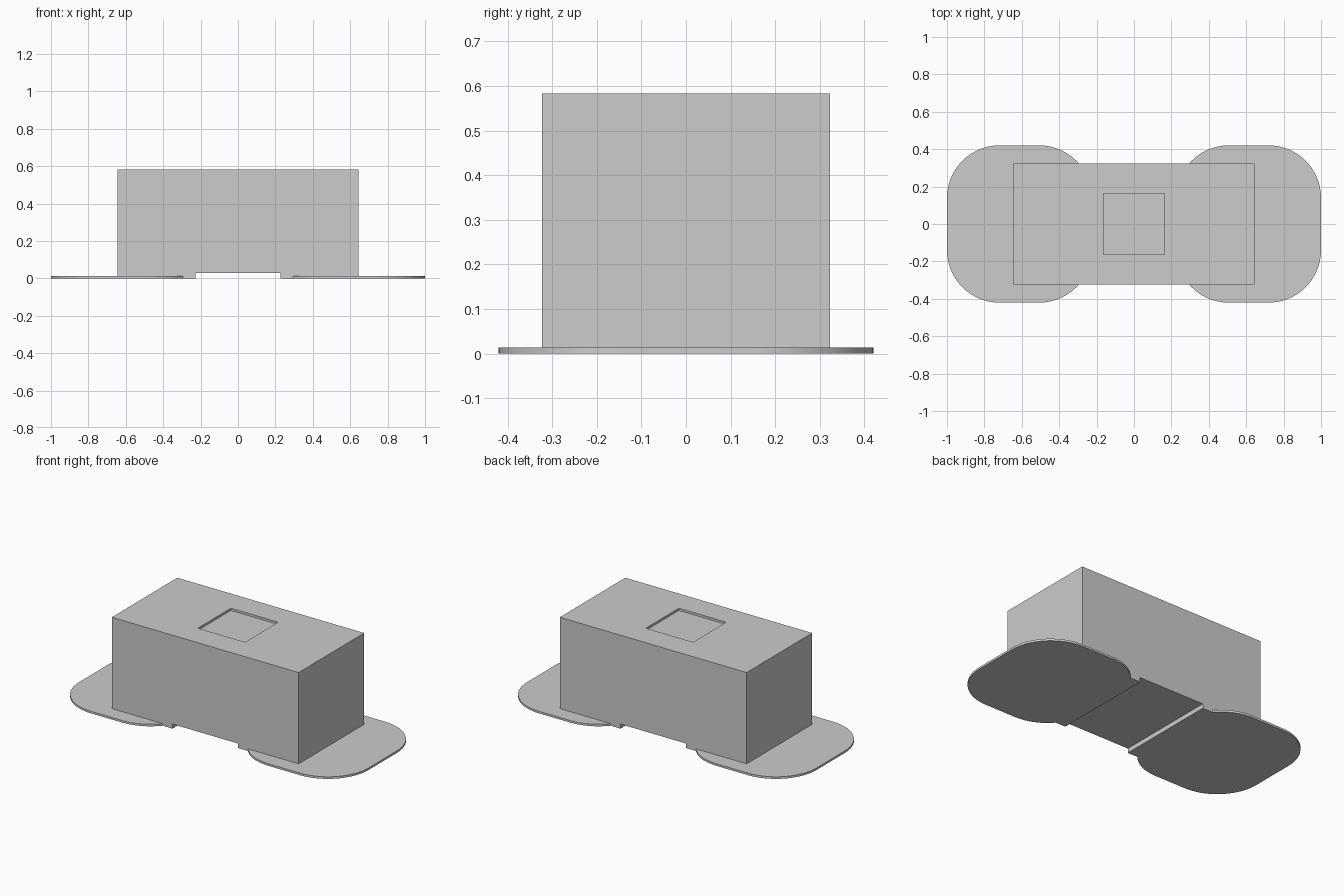
import bpy
import bmesh
import math

cube = bpy.data.objects.get("Cube")
if cube:
    bpy.data.objects.remove(cube, do_unlink=True)

grey = bpy.data.materials.new("light_grey")
colour = (0.604, 0.604, 0.604, 1.0)
grey.diffuse_color = colour
grey.use_nodes = True
grey.node_tree.nodes["Principled BSDF"].inputs["Base Color"].default_value = colour


def prism(points, direction):
    """Closed prism: extrude a flat outline along a direction."""
    bm = bmesh.new()
    face = bm.faces.new([bm.verts.new(p) for p in points])
    moved = bmesh.ops.extrude_face_region(bm, geom=[face])["geom"]
    verts = [g for g in moved if isinstance(g, bmesh.types.BMVert)]
    bmesh.ops.translate(bm, verts=verts, vec=direction)
    bmesh.ops.recalc_face_normals(bm, faces=bm.faces)
    return bm


def finish(name, bm):
    mesh = bpy.data.meshes.new(name)
    bm.to_mesh(mesh)
    bm.free()
    mesh.materials.append(grey)
    obj = bpy.data.objects.new(name, mesh)
    bpy.context.collection.objects.link(obj)
    return obj


# Body: block with a shallow channel across the underside
W, D, H = 0.645, 0.323, 0.583
NOTCH_X, NOTCH_Z = 0.226, 0.028
profile = [(-W, 0), (-NOTCH_X, 0), (-NOTCH_X, NOTCH_Z), (NOTCH_X, NOTCH_Z),
           (NOTCH_X, 0), (W, 0), (W, H), (-W, H)]
body = prism([(x, -D, z) for x, z in profile], (0, 2 * D, 0))

# Square recess in the top
POCKET, DEPTH = 0.163, 0.014
top = max(body.faces, key=lambda f: f.calc_center_median().z)
bmesh.ops.inset_region(body, faces=[top], thickness=0.1)
for v in top.verts:
    v.co.x = math.copysign(POCKET, v.co.x)
    v.co.y = math.copysign(POCKET, v.co.y)
walls = bmesh.ops.extrude_face_region(body, geom=[top])["geom"]
bmesh.ops.translate(body, vec=(0, 0, -DEPTH),
                    verts=[g for g in walls if isinstance(g, bmesh.types.BMVert)])
if top.is_valid:
    bmesh.ops.delete(body, geom=[top], context='FACES_ONLY')
bmesh.ops.recalc_face_normals(body, faces=body.faces)
finish("body", body)

# Thin rounded base plates, one at each end
INNER, OUTER, HALF_Y, RADIUS, THICK, STEPS = 0.226, 1.0, 0.42, 0.28, 0.013, 14


def rounded_outline(side):
    mid, half_x = side * (INNER + OUTER) / 2, (OUTER - INNER) / 2
    points = []
    for corner, (sx, sy) in enumerate([(1, 1), (-1, 1), (-1, -1), (1, -1)]):
        for i in range(STEPS + 1):
            a = math.pi / 2 * (corner + i / STEPS)
            points.append((mid + sx * (half_x - RADIUS) + RADIUS * math.cos(a),
                           sy * (HALF_Y - RADIUS) + RADIUS * math.sin(a), 0))
    return points


for name, side in (("left_base_plate", 1), ("right_base_plate", -1)):
    plate = finish(name, prism(rounded_outline(side), (0, 0, THICK)))
    bpy.ops.object.select_all(action='DESELECT')
    plate.select_set(True)
    bpy.context.view_layer.objects.active = plate
    bpy.ops.object.shade_smooth_by_angle(angle=math.radians(30))
